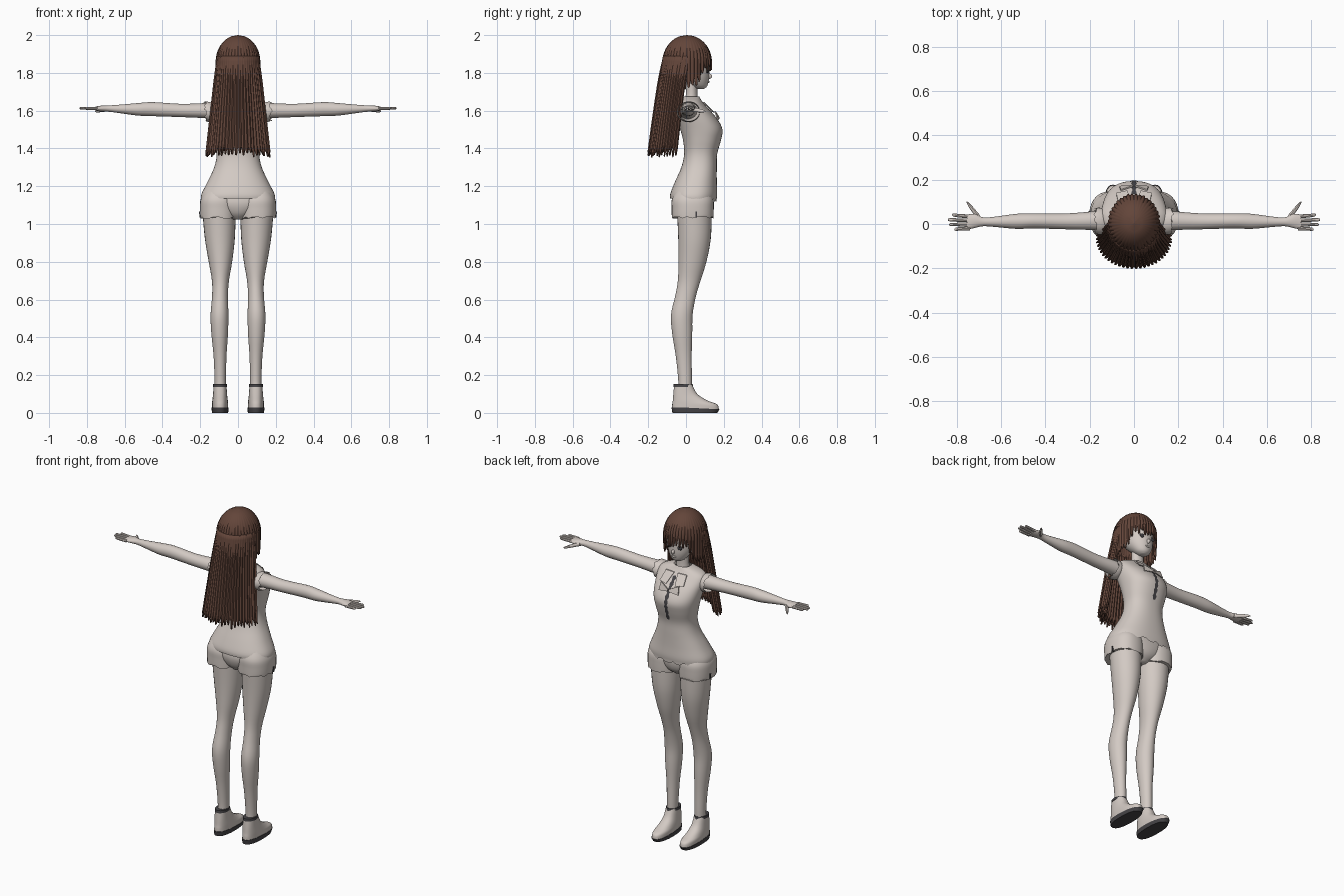
import bpy, bmesh, math, random
from mathutils import Vector

random.seed(4)
if "Cube" in bpy.data.objects:
    bpy.data.objects.remove(bpy.data.objects["Cube"])


def material(name, rgb):
    m = bpy.data.materials.new(name)
    m.use_nodes = True
    m.diffuse_color = (*rgb, 1)
    bsdf = m.node_tree.nodes["Principled BSDF"]
    bsdf.inputs["Base Color"].default_value = (*rgb, 1)
    bsdf.inputs["Roughness"].default_value = 0.8
    return m


PALE = material("pale warm grey", (0.65, 0.59, 0.55))
BROWN = material("hair brown", (0.125, 0.06, 0.042))
DARK = material("dark grey", (0.06, 0.057, 0.062))


def finish(name, bm, mat):
    bmesh.ops.recalc_face_normals(bm, faces=bm.faces[:])
    mesh = bpy.data.meshes.new(name)
    bm.to_mesh(mesh)
    bm.free()
    mesh.materials.append(mat)
    ob = bpy.data.objects.new(name, mesh)
    bpy.context.collection.objects.link(ob)
    return ob


def spline(rows, steps):
    """Catmull-Rom interpolation through rows of numbers."""
    out = []
    for i in range(len(rows) - 1):
        p0, p1 = rows[max(i - 1, 0)], rows[i]
        p2, p3 = rows[i + 1], rows[min(i + 2, len(rows) - 1)]
        for s in range(steps):
            t = s / steps
            out.append([b + t / 2 * (c - a + t * (2*a - 5*b + 4*c - d + t * (3*(b - c) + d - a)))
                        for a, b, c, d in zip(p0, p1, p2, p3)])
    return out + [list(rows[-1])]


def skin(bm, rings, closed=True):
    for lo, hi in zip(rings, rings[1:]):
        n = len(lo)
        for j in range(n if closed else n - 1):
            k = (j + 1) % n
            bm.faces.new((lo[j], lo[k], hi[k], hi[j]))


def loft(name, rows, mat, axis="z", side=1, n=28, steps=4, power=2.0, hem=None, caps=True):
    """Rows are (position, centre a, centre b, radius a, radius b) along an axis."""
    bm, rings = bmesh.new(), []
    for i, (t, ca, cb, ra, rb) in enumerate(spline(rows, steps)):
        ring = []
        for j in range(n):
            ang = 2 * math.pi * j / n
            c, s = math.cos(ang), math.sin(ang)
            a = ca + ra * math.copysign(abs(c) ** (2 / power), c)
            b = cb + rb * math.copysign(abs(s) ** (2 / power), s)
            p = t + (hem(j, ang) if hem and i == 0 else 0)
            x, y, z = (a, b, p) if axis == "z" else (p, a, b)
            ring.append(bm.verts.new((side * x, y, z)))
        rings.append(ring)
    skin(bm, rings)
    if caps:
        bm.faces.new(rings[0])
        bm.faces.new(rings[-1])
    return finish(name, bm, mat)


def upright(rows, x=0):
    """Convert (z, half width, back y, front y) to loft rows."""
    return [(z, x, (b + f) / 2, w, (f - b) / 2) for z, w, b, f in rows]


def ball(name, centre, size, mat):
    bm = bmesh.new()
    bmesh.ops.create_uvsphere(bm, u_segments=20, v_segments=12, radius=1)
    for v in bm.verts:
        v.co = Vector(c + s * k for c, s, k in zip(centre, size, v.co))
    return finish(name, bm, mat)


def plate(name, points, mat, thick=0.006):
    """Flat polygon given in x, y, z, thickened along y."""
    bm = bmesh.new()
    rings = [[bm.verts.new((x, y + d, z)) for x, y, z in points] for d in (0, thick)]
    skin(bm, rings)
    for r in rings:
        bm.faces.new(r)
    return finish(name, bm, mat)


# Torso and shirt
TORSO = [(1.13, .197, -.083, .162), (1.16, .193, -.083, .165), (1.22, .163, -.06, .163),
         (1.30, .126, -.025, .163), (1.37, .113, -.01, .165), (1.44, .124, -.015, .184),
         (1.50, .135, -.03, .193), (1.56, .145, -.045, .163), (1.62, .150, -.045, .11),
         (1.65, .125, -.035, .085), (1.675, .05, -.01, .07)]
loft("shirt", upright(TORSO), PALE, n=64, power=2.3, caps=False,
     hem=lambda j, a: random.choice((0, .012)) - .012 * math.sin(a))
loft("neck", upright([(1.64, .042, -.01, .065), (1.69, .036, 0, .06), (1.76, .038, 0, .06)]), PALE)

# Dark front placket with a ragged edge, following the chest
front = [(r[0], r[3]) for r in spline(TORSO, 4) if 1.38 < r[0] < 1.63]
bm = bmesh.new()
edges = []
for i, (z, y) in enumerate(front):
    w = .007 + .006 * (i % 2)
    edges.append([bm.verts.new((x, y + .003, z)) for x in (-w, w)])
skin(bm, edges, closed=False)
finish("placket", bm, DARK)

# Head
loft("head", upright([(1.715, .018, .055, .095), (1.73, .042, .03, .112), (1.77, .068, -.02, .122),
                      (1.82, .08, -.06, .123), (1.9, .08, -.07, .12), (1.96, .05, -.04, .08)]), PALE)
ball("nose", (0, .122, 1.782), (.009, .017, .014), PALE)
ball("lips", (0, .117, 1.752), (.016, .008, .006), PALE)

for side, tag in ((1, "left"), (-1, "right")):
    # Face, collar and bow
    ball(tag + "_eye", (side * .035, .113, 1.81), (.018, .006, .012), DARK)
    plate(tag + "_collar", [(side * x, y, z) for x, y, z in
          ((.012, .092, 1.645), (.07, .088, 1.645), (.08, .135, 1.595), (.03, .146, 1.59))], PALE)
    plate(tag + "_bow", [(side * x, y, z) for x, y, z in
          ((.004, .168, 1.572), (.06, .15, 1.598), (.066, .166, 1.55), (.004, .172, 1.56))], PALE)

    # Shorts with a ragged cuff
    loft(tag + "_shorts_leg", upright([(1.03, .096, -.075, .145), (1.08, .098, -.076, .147),
         (1.13, .094, -.075, .145), (1.18, .07, -.05, .12)], side * .104), PALE, power=2.3,
         hem=lambda j, a: random.choice((0, .008)))
    plate(tag + "_shorts_tag", [(side * x, .05, z) for x, z in
          ((.19, 1.035), (.204, 1.035), (.206, 1.065), (.19, 1.065))], DARK, .009)

    # Leg: rows of height, centre x, centre y, half width, half depth
    loft(tag + "_leg", [(.1, .094, -.008, .03, .036), (.17, .094, -.005, .03, .036),
         (.3, .095, -.012, .034, .042), (.42, .097, -.02, .044, .053), (.52, .098, -.022, .047, .057),
         (.62, .095, -.002, .042, .055), (.7, .093, .017, .045, .06), (.8, .093, .034, .062, .074),
         (.92, .096, .045, .079, .086), (1.06, .1, .045, .088, .092)], PALE, side=side)

    # Shoe, sole and ankle band
    loft(tag + "_shoe", upright([(.02, .043, -.074, .174), (.045, .043, -.073, .165),
         (.065, .041, -.07, .115), (.1, .037, -.067, .06), (.152, .034, -.062, .032)], side * .095),
         PALE, power=2.4)
    sole = loft(tag + "_sole", upright([(0, .043, -.072, .165), (.028, .045, -.077, .178)],
                side * .095), DARK, power=2.4, steps=1)
    for v in sole.data.vertices:
        if v.co.z > .01:
            v.co.z -= .05 * max(0, v.co.y)
    loft(tag + "_ankle_band", upright([(.138, .037, -.067, .038), (.153, .036, -.065, .035)],
         side * .095), DARK, steps=1)

    # Arm: rows of x, centre y, centre z, half depth, half height
    loft(tag + "_arm", [(.08, .012, 1.595, .05, .045), (.17, .015, 1.6, .043, .04),
         (.3, .012, 1.601, .036, .035), (.45, .014, 1.608, .034, .037), (.53, .012, 1.607, .034, .033),
         (.62, .01, 1.609, .024, .023), (.68, .01, 1.611, .02, .017), (.72, .014, 1.611, .032, .016),
         (.755, .008, 1.611, .034, .011)], PALE, axis="x", side=side, n=24)
    loft(tag + "_sleeve_edge", [(.175, .015, 1.597, .058, .052), (.145, .012, 1.592, .06, .053),
         (.11, .01, 1.59, .045, .04)], PALE, axis="x", side=side, n=30, caps=False,
         hem=lambda j, a: random.uniform(-.015, .008))

    # Fingers and thumb
    for i, tip in enumerate((.822, .84, .835, .812)):
        y = .034 - i * .018
        loft(f"{tag}_finger_{i + 1}", [(.74, y, 1.611, .009, .009), (.79, y * 1.1, 1.612, .008, .008),
             (tip - .006, y * 1.2, 1.613, .007, .006), (tip, y * 1.2, 1.613, .002, .002)],
             PALE, axis="x", side=side, n=8, steps=2)
    loft(tag + "_thumb", [(.695, .025, 1.607, .014, .012), (.725, .06, 1.602, .014, .01),
         (.745, .085, 1.598, .011, .008), (.757, .1, 1.596, .003, .003)],
         PALE, axis="x", side=side, n=10, steps=2)

# Pelvis under the shirt
loft("shorts_seat", upright([(1.025, .03, -.03, .09), (1.06, .1, -.06, .13), (1.12, .17, -.073, .143),
     (1.2, .155, -.05, .13)]), PALE, power=2.2)


def hair(name, locks, a0, a1, shape, hem, top, rows=18, seg=4, thick=.008):
    """Ridged hair shell; a = 0 points to the face, shape(a, t) gives a point."""
    bm = bmesh.new()
    n = locks * seg
    offset = [random.uniform(-1, 1) for _ in range(locks + 1)]
    rings = []
    for r in range(rows + 1):
        t, ring = r / rows, []
        for j in range(n + 1):
            a = a0 + (a1 - a0) * j / n
            lock = offset[(j // seg) % locks]
            bulge = abs(math.sin(math.pi * j / seg))
            tip = hem(a) + .014 * lock + .045 * (1 - bulge) ** 2
            z = top + (tip - top) * t
            x, y, cy = shape(a, z)
            k = 1 + (.05 * bulge - .035 + .015 * lock) * min(1, (top - z) * 7)
            ring.append(bm.verts.new((x * k, cy + (y - cy) * k, z)))
        rings.append(ring)
    skin(bm, rings, closed=False)
    bmesh.ops.remove_doubles(bm, verts=bm.verts[:], dist=.0004)
    ob = finish(name, bm, BROWN)
    mod = ob.modifiers.new("thickness", "SOLIDIFY")
    mod.thickness, mod.offset = thick, -1
    return ob


def cap_shape(a, z):
    # Rounded dome above, straight sides below
    k = math.sqrt(max(0, 1 - (max(0, z - 1.86) / .14) ** 2))
    depth = .132 if math.cos(a) > 0 else .126
    return .117 * k * math.sin(a), .004 + depth * k * math.cos(a), .004


def cap_hem(a):
    side = min(1, max(0, (abs(a) - .75) / .4))
    return 1.822 - .1 * side


def mane_shape(a, z, scale=1):
    t = max(0, (1.88 - z) / .53)
    cy = -.07 * t ** .8
    rx, ry = (.114 + .058 * t) * scale, (.122 + .012 * t) * scale
    return rx * math.sin(a), cy + ry * math.cos(a), cy


# Cap rows crowd near the crown so that the dome stays round
cap = hair("hair_cap_and_fringe", 40, -math.pi, math.pi, cap_shape, cap_hem, 2.0, rows=40)
hair("hair_mane", 30, 1.4, 2 * math.pi - 1.4, mane_shape, lambda a: 1.365, 1.89)
hair("hair_mane_inner", 22, 1.5, 2 * math.pi - 1.5,
     lambda a, z: mane_shape(a, z, .84), lambda a: 1.375, 1.87)

# Smooth shading with sharp creases
bpy.ops.object.select_all(action="DESELECT")
for ob in bpy.context.collection.objects:
    if ob.type == "MESH":
        ob.select_set(True)
        bpy.context.view_layer.objects.active = ob
bpy.ops.object.shade_smooth_by_angle(angle=math.radians(40))
